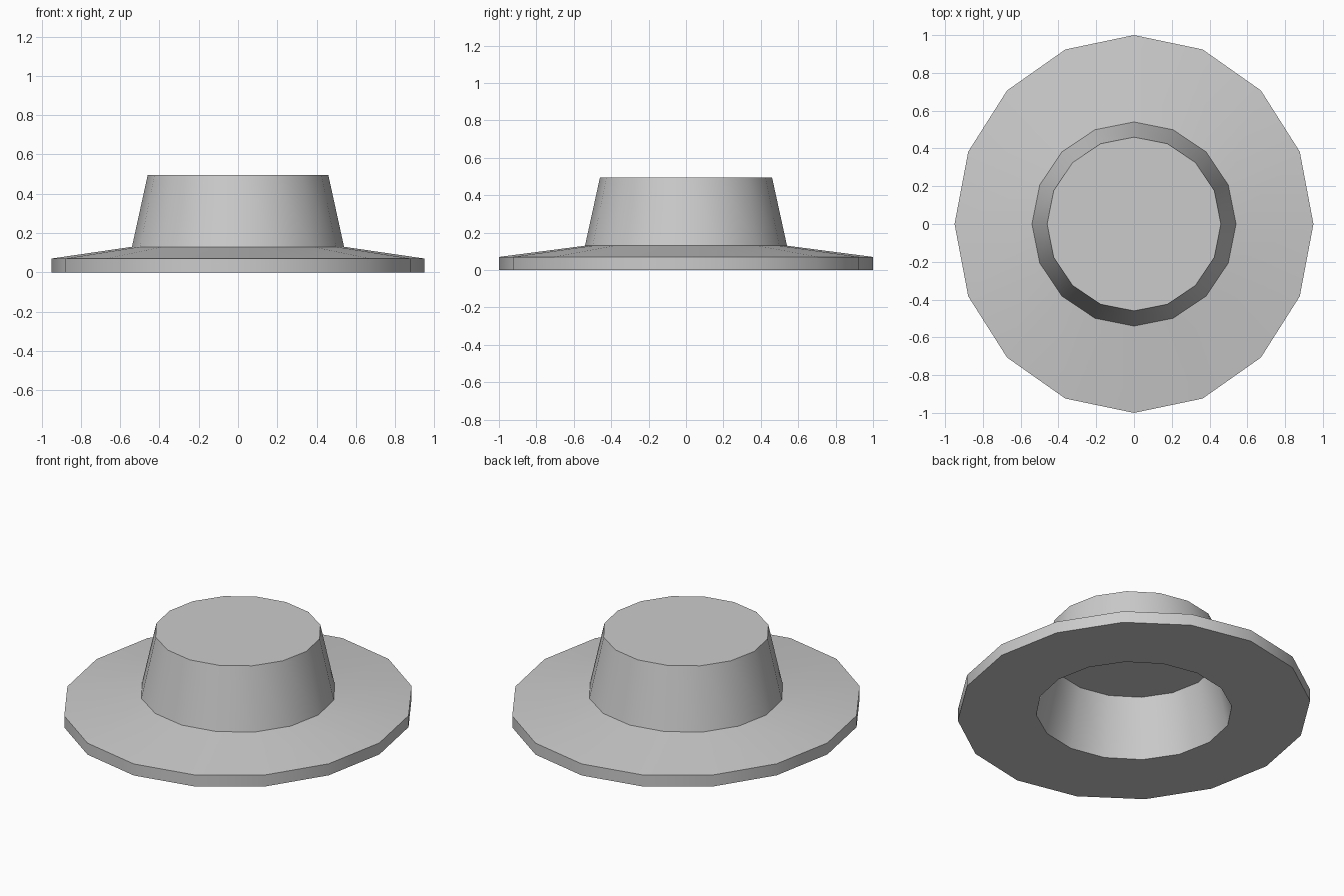
import bpy, bmesh
from math import cos, sin, pi

cube = bpy.data.objects.get("Cube")
if cube:
    bpy.data.objects.remove(cube, do_unlink=True)

SIDES = 16

grey = bpy.data.materials.new("plain_grey")
grey.use_nodes = True
grey.diffuse_color = (0.6, 0.6, 0.6, 1)
grey.node_tree.nodes["Principled BSDF"].inputs["Base Color"].default_value = (0.6, 0.6, 0.6, 1)


def ring(bm, rx, ry, z):
    angles = [2 * pi * i / SIDES for i in range(SIDES)]
    return [bm.verts.new((rx * cos(a), ry * sin(a), z)) for a in angles]


# Rings from the crown's outer top, over the oval brim, to the hollow's ceiling
profile = [
    (0.46, 0.46, 0.495),   # crown top
    (0.54, 0.54, 0.13),    # crown base
    (0.95, 1.0, 0.07),     # brim upper edge
    (0.95, 1.0, 0.0),      # brim lower edge
    (0.54, 0.54, 0.0),     # opening
    (0.46, 0.46, 0.35),    # hollow ceiling
]
bm = bmesh.new()
rings = [ring(bm, *p) for p in profile]
for upper, lower in zip(rings, rings[1:]):
    for i in range(SIDES):
        j = (i + 1) % SIDES
        bm.faces.new((upper[i], lower[i], lower[j], upper[j]))

# Closed crown top and hollow ceiling
bm.faces.new(rings[0])
bm.faces.new(rings[-1])
bmesh.ops.recalc_face_normals(bm, faces=bm.faces)

mesh = bpy.data.meshes.new("brimmed_hat")
bm.to_mesh(mesh)
bm.free()
mesh.materials.append(grey)
hat = bpy.data.objects.new("brimmed_hat", mesh)
bpy.context.collection.objects.link(hat)

# Smooth around the rings, sharp at the rims
bpy.ops.object.select_all(action='DESELECT')
hat.select_set(True)
bpy.context.view_layer.objects.active = hat
bpy.ops.object.shade_smooth_by_angle(angle=0.7)
